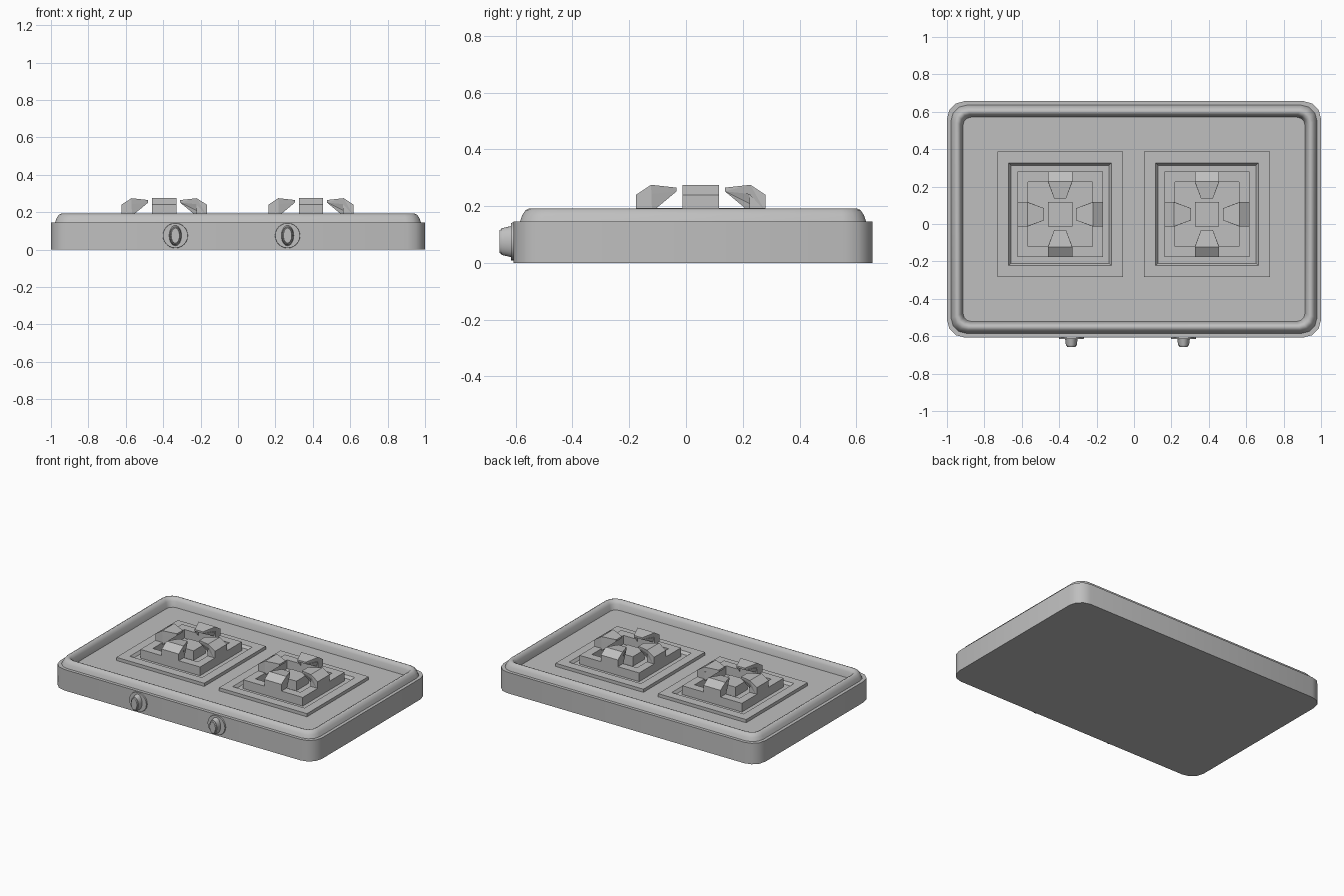
import bpy, bmesh, math
from mathutils import Matrix, Vector

if "Cube" in bpy.data.objects:
    bpy.data.objects.remove(bpy.data.objects["Cube"], do_unlink=True)

GREY = (0.52, 0.52, 0.52, 1)
metal = bpy.data.materials.new("grey metal")
metal.use_nodes = True
metal.diffuse_color = GREY
metal.node_tree.nodes["Principled BSDF"].inputs["Base Color"].default_value = GREY


def finish(name, bm, smooth=None):
    bmesh.ops.recalc_face_normals(bm, faces=bm.faces)
    mesh = bpy.data.meshes.new(name)
    bm.to_mesh(mesh)
    bm.free()
    mesh.materials.append(metal)
    obj = bpy.data.objects.new(name, mesh)
    bpy.context.collection.objects.link(obj)
    if smooth:
        bpy.ops.object.select_all(action='DESELECT')
        obj.select_set(True)
        bpy.context.view_layer.objects.active = obj
        bpy.ops.object.shade_smooth_by_angle(angle=math.radians(smooth))
    return obj


def rounded_rect(hx, hy, r, segs=3):
    """Outline points of a rectangle; r = 0 gives sharp corners."""
    if r == 0:
        return [(hx, hy), (-hx, hy), (-hx, -hy), (hx, -hy)]
    pts = []
    for q, (sx, sy) in enumerate([(1, 1), (-1, 1), (-1, -1), (1, -1)]):
        for i in range(segs + 1):
            a = (q + i / segs) * math.pi / 2
            pts.append((sx * (hx - r) + r * math.cos(a), sy * (hy - r) + r * math.sin(a)))
    return pts


def loft(name, sections, centre, smooth=None, closed=False):
    """Skin between stacked rectangles given as (hx, hy, corner, z)."""
    bm = bmesh.new()
    cx, cy = centre
    rings = [[bm.verts.new((cx + x, cy + y, z)) for x, y in rounded_rect(hx, hy, r)]
             for hx, hy, r, z in sections]
    pairs = list(zip(rings, rings[1:]))
    if closed:
        pairs.append((rings[-1], rings[0]))
    else:
        bm.faces.new(rings[0])
        bm.faces.new(rings[-1])
    for a, b in pairs:
        for i in range(len(a)):
            j = (i + 1) % len(a)
            bm.faces.new((a[i], a[j], b[j], b[i]))
    return finish(name, bm, smooth)


def squares(steps):
    return [(h, h, 0, z) for h, z in steps]


# Stove body with rolled rim and sunken tray: (inset, height)
BODY = [(0, 0), (0, .145), (.022, .145), (.03, .168), (.042, .186), (.055, .192),
        (.068, .186), (.078, .168), (.086, .13)]
loft("stove_body", [(1 - d, .632 - d, .095 - .6 * d, z) for d, z in BODY], (0, .025), 50)


# Pot support finger: (distance from centre, height, half width)
FINGER = [(.228, .18, .065), (.228, .24, .065), (.175, .275, .065), (.085, .265, .032),
          (.085, .252, .032), (.172, .243, .065), (.172, .18, .065)]


def pot_finger(name, centre, angle):
    bm = bmesh.new()
    sides = [[bm.verts.new((r, s * w, z)) for r, z, w in FINGER] for s in (-1, 1)]
    n = len(FINGER)
    for side in sides:
        bm.faces.new(side)
    for i in range(n):
        j = (i + 1) % n
        bm.faces.new((sides[0][i], sides[0][j], sides[1][j], sides[1][i]))
    bmesh.ops.triangulate(bm, faces=[f for f in bm.faces if len(f.verts) > 4])
    bm.transform(Matrix.Translation((*centre, 0)) @ Matrix.Rotation(angle, 4, 'Z'))
    finish(name, bm)


# Two burners
for side, x in (("right", -.395), ("left", .39)):
    centre = (x, .052)
    loft(side + "_burner_plate",
         squares([(.336, .12), (.336, .152), (.275, .152), (.262, .134)]), centre)
    loft(side + "_support_frame",
         squares([(.228, .13), (.228, .194), (.172, .194), (.172, .13)]), centre, closed=True)
    loft(side + "_burner_block", squares([(.065, .13), (.065, .2)]), centre)
    for k in range(4):
        pot_finger(f"{side}_pot_finger_{k + 1}", centre, k * math.pi / 2)


# Control knobs on the front
def front_cone(name, x, y_back, y_front, back, front, verts=24):
    """Elliptical cone frustum along -y; back and front are (half width, half height)."""
    bm = bmesh.new()
    loops = []
    for y, (w, h) in ((y_back, back), (y_front, front)):
        loops.append([bm.verts.new((x + w * math.cos(t), y, .075 + h * math.sin(t)))
                      for t in (2 * math.pi * i / verts for i in range(verts))])
    for loop in loops:
        bm.faces.new(loop)
    for i in range(verts):
        j = (i + 1) % verts
        bm.faces.new((loops[0][i], loops[0][j], loops[1][j], loops[1][i]))
    finish(name, bm, 35)


for side, x in (("right", -.335), ("left", .265)):
    front_cone(side + "_knob_disc", x, -.6, -.616, (.068, .068), (.066, .066))
    front_cone(side + "_knob_grip", x, -.61, -.65, (.034, .056), (.029, .047))
    front_cone(side + "_knob_cap", x, -.645, -.657, (.028, .046), (.022, .04))
